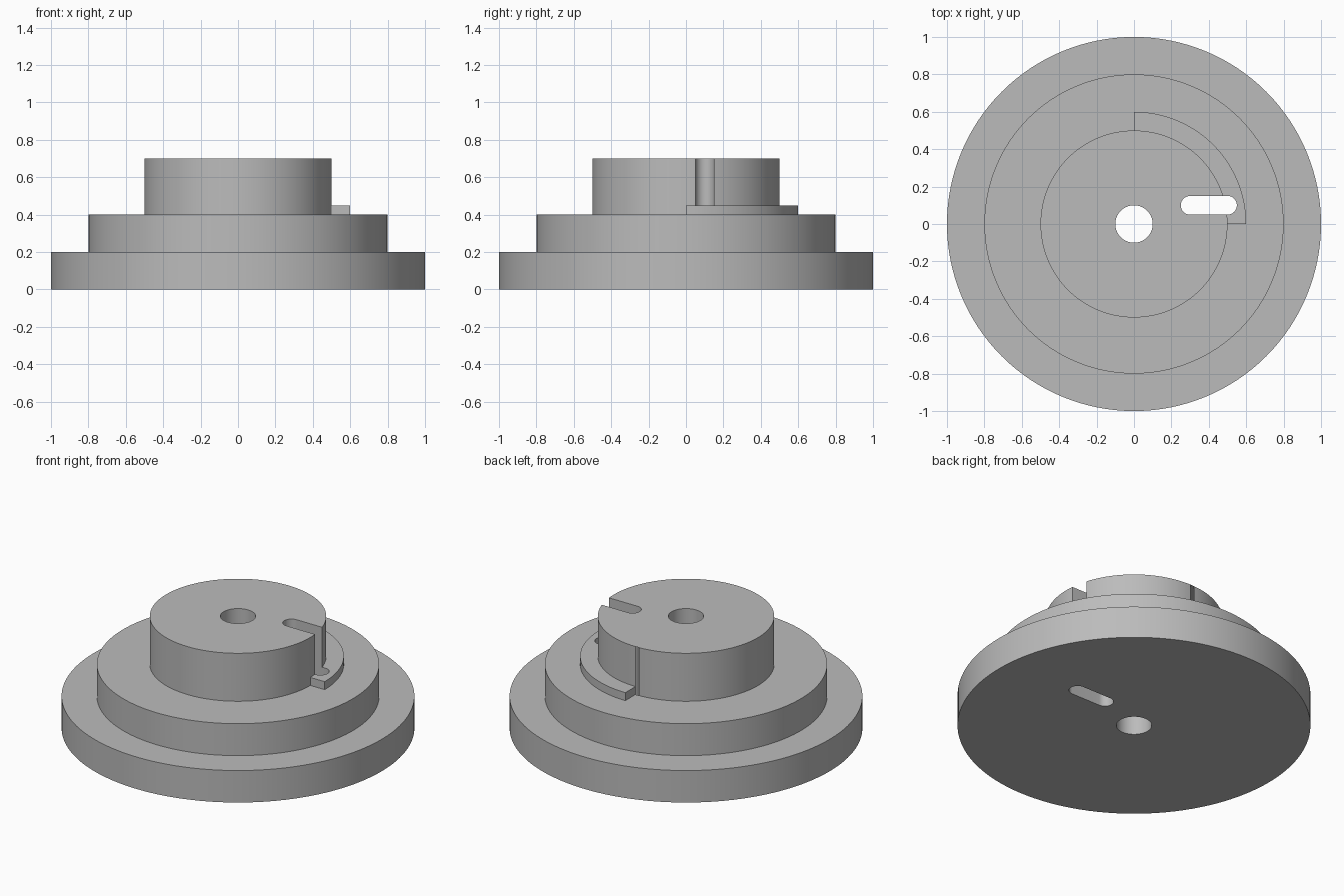
import bpy
import bmesh
from math import cos, sin, pi

SEGMENTS = 128

cube = bpy.data.objects.get("Cube")
if cube:
    bpy.data.objects.remove(cube, do_unlink=True)

grey = bpy.data.materials.new("machined grey")
grey.use_nodes = True
colour = (0.5, 0.5, 0.5, 1)
grey.diffuse_color = colour
grey.node_tree.nodes["Principled BSDF"].inputs["Base Color"].default_value = colour


def finish(name, bm):
    bmesh.ops.recalc_face_normals(bm, faces=bm.faces)
    mesh = bpy.data.meshes.new(name)
    bm.to_mesh(mesh)
    bm.free()
    mesh.materials.append(grey)
    obj = bpy.data.objects.new(name, mesh)
    bpy.context.collection.objects.link(obj)
    return obj


def lathe(name, profile):
    """Spin a closed (radius, height) profile a full turn about z."""
    bm = bmesh.new()
    rings = []
    for i in range(SEGMENTS):
        a = 2 * pi * i / SEGMENTS
        rings.append([bm.verts.new((r * cos(a), r * sin(a), z)) for r, z in profile])
    n = len(profile)
    for i in range(SEGMENTS):
        here, there = rings[i], rings[(i + 1) % SEGMENTS]
        for j in range(n):
            k = (j + 1) % n
            bm.faces.new((here[j], there[j], there[k], here[k]))
    return finish(name, bm)


def prism(name, outline, bottom, top):
    """Extrude a flat outline upwards."""
    bm = bmesh.new()
    face = bm.faces.new([bm.verts.new((x, y, bottom)) for x, y in outline])
    up = bmesh.ops.extrude_face_region(bm, geom=[face])["geom"]
    bmesh.ops.translate(bm, vec=(0, 0, top - bottom),
                        verts=[v for v in up if isinstance(v, bmesh.types.BMVert)])
    return finish(name, bm)


def arc(cx, cy, radius, start, end, steps):
    angles = [start + (end - start) * i / steps for i in range(steps + 1)]
    return [(cx + radius * cos(a), cy + radius * sin(a)) for a in angles]


# Three-stepped hub with a central bore
hub = lathe("stepped_hub", [(0.1, 0), (1, 0), (1, 0.2), (0.8, 0.2), (0.8, 0.4),
                            (0.5, 0.4), (0.5, 0.7), (0.1, 0.7)])

# Quarter-turn ledge around the upper step, sunk into the hub to join it
quarter = SEGMENTS // 4
ledge = prism("quarter_ledge",
              arc(0, 0, 0.6, 0, pi / 2, quarter) + arc(0, 0, 0.45, pi / 2, 0, quarter),
              0.35, 0.45)

# Round-ended slot right through the hub and ledge
slot = prism("slot_cutter",
             arc(0.5, 0.1, 0.05, -pi / 2, pi / 2, 24)
             + arc(0.3, 0.1, 0.05, pi / 2, 3 * pi / 2, 24),
             -0.1, 0.8)

# Join and cut, then drop the helpers
bpy.ops.object.select_all(action="DESELECT")
bpy.context.view_layer.objects.active = hub
hub.select_set(True)
for helper, operation in ((ledge, "UNION"), (slot, "DIFFERENCE")):
    helper.hide_render = True
    mod = hub.modifiers.new(helper.name, "BOOLEAN")
    mod.operation = operation
    mod.solver = "EXACT"
    mod.object = helper
    bpy.ops.object.modifier_apply(modifier=mod.name)
    bpy.data.objects.remove(helper, do_unlink=True)

bpy.ops.object.shade_smooth_by_angle(angle=pi / 6)
